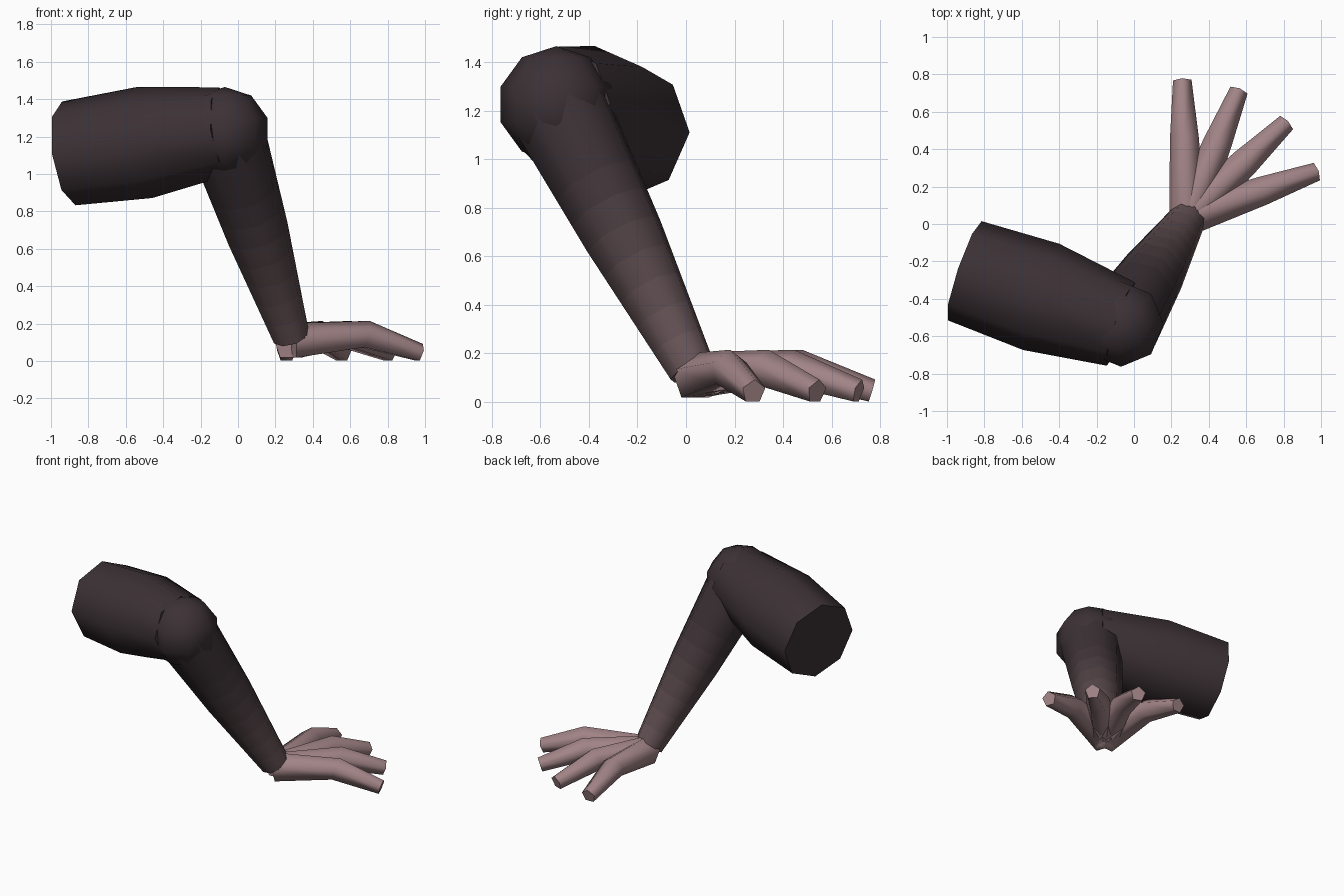
import bpy, bmesh, math
from mathutils import Vector

if "Cube" in bpy.data.objects:
    bpy.data.objects.remove(bpy.data.objects["Cube"])

DARK = (0.045, 0.031, 0.036)
PINK = (0.36, 0.23, 0.24)


def skin(name, t):
    """Material blended from dark (t=0) to pink (t=1)."""
    m = bpy.data.materials.new(name)
    m.diffuse_color = (*[a + (b - a) * t for a, b in zip(DARK, PINK)], 1)
    m.use_nodes = True
    m.node_tree.nodes["Principled BSDF"].inputs["Base Color"].default_value = m.diffuse_color
    return m


def finish(name, bm, mats):
    bmesh.ops.recalc_face_normals(bm, faces=bm.faces)
    me = bpy.data.meshes.new(name)
    bm.to_mesh(me)
    bm.free()
    for m in mats:
        me.materials.append(m)
    ob = bpy.data.objects.new(name, me)
    bpy.context.collection.objects.link(ob)
    bpy.ops.object.select_all(action='DESELECT')
    ob.select_set(True)
    bpy.context.view_layer.objects.active = ob
    bpy.ops.object.shade_smooth_by_angle(angle=math.radians(75))
    return ob


def limb(name, stations, sides, mats):
    """Capped tube through (point, radius) stations, a ring vertex facing up."""
    bm = bmesh.new()
    rings = []
    for i, (p, r) in enumerate(stations):
        # each ring is square to the segment that follows it
        j = min(i, len(stations) - 2)
        d = (stations[j + 1][0] - stations[j][0]).normalized()
        side = d.cross(Vector((0, 0, 1))).normalized()
        up = side.cross(d)
        angles = [2 * math.pi * k / sides for k in range(sides)]
        rings.append([bm.verts.new(p + r * (up * math.cos(a) + side * math.sin(a)))
                      for a in angles])
    for i, (a, b) in enumerate(zip(rings, rings[1:])):
        for k in range(sides):
            n = (k + 1) % sides
            f = bm.faces.new((a[k], a[n], b[n], b[k]))
            f.material_index = min(i, len(mats) - 1)
    bm.faces.new(rings[0])
    bm.faces.new(rings[-1]).material_index = len(mats) - 1
    return finish(name, bm, mats)


dark = skin("dark_skin", 0)
pink = skin("pink_skin", 1)
shoulder = Vector((-0.905, -0.25, 1.11))
elbow = Vector((-0.07, -0.535, 1.23))
wrist = Vector((0.285, 0.025, 0.13))

# Upper arm, slightly swollen in the middle
limb("upper_arm", [(shoulder, 0.28), (shoulder.lerp(elbow, 0.49), 0.30), (elbow, 0.235)],
     8, [dark])

# Elbow joint
bm = bmesh.new()
bmesh.ops.create_uvsphere(bm, u_segments=8, v_segments=5, radius=0.24)
bmesh.ops.translate(bm, verts=bm.verts, vec=elbow + Vector((0, 0, -0.005)))
finish("elbow", bm, [dark])

# Forearm, banded from dark to pink toward the wrist
BANDS = 10
stations, mats = [], []
for i in range(BANDS + 1):
    t = i / BANDS
    r = 0.215 + (0.17 - 0.215) * t * 2 if t < 0.5 else 0.17 + (0.1 - 0.17) * (t - 0.5) * 2
    stations.append((elbow.lerp(wrist, t), r))
    if i < BANDS:
        mats.append(skin(f"forearm_skin_{i}", 0.5 * max(0, t - 0.2) ** 1.3))
limb("forearm", stations, 8, mats)

# Four fanned fingers, each bent down at the knuckle
for i in range(4):
    a = math.radians(19.5 + 24.2 * i)
    path = [(Vector((0.285 + d * math.cos(a), 0.035 + d * math.sin(a), z)), r)
            for d, z, r in ((0, 0.1, 0.102), (0.42, 0.137, 0.081), (0.73, 0.042, 0.052))]
    limb(f"finger_{i + 1}", path, 5, [pink])
